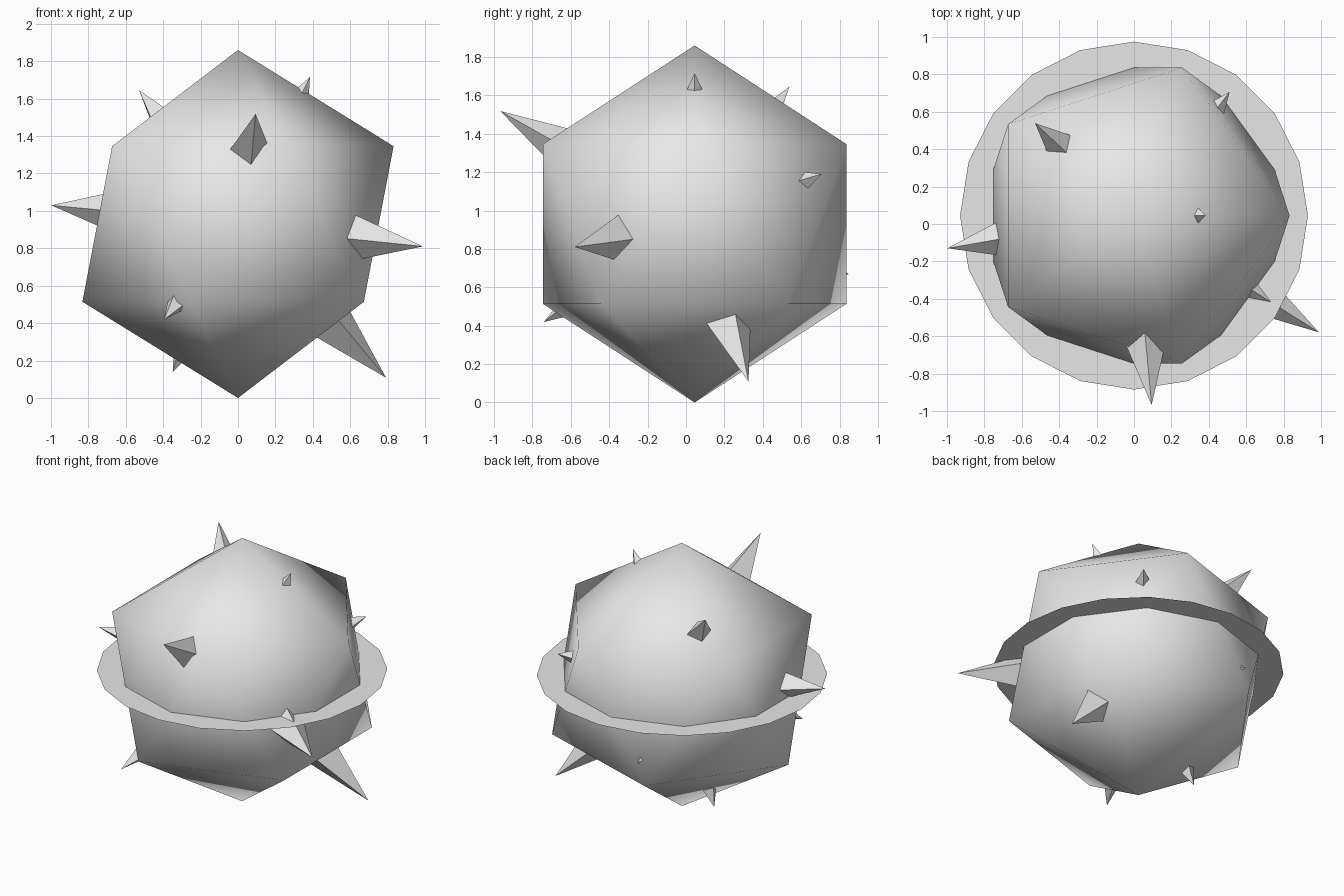
import bpy, math
from mathutils import Vector, Matrix

if "Cube" in bpy.data.objects:
    bpy.data.objects.remove(bpy.data.objects["Cube"])

grey = bpy.data.materials.new("light grey")
grey.diffuse_color = (0.8, 0.8, 0.8, 1)
grey.use_nodes = True
grey.node_tree.nodes["Principled BSDF"].inputs["Base Color"].default_value = grey.diffuse_color
CENTRE = Vector((0, 0.045, 0.93))
RADIUS = 0.93


def finish(name):
    ob = bpy.context.object
    ob.name = name
    ob.data.materials.append(grey)
    return ob


# smooth shaded icosahedron body
bpy.ops.mesh.primitive_ico_sphere_add(subdivisions=1, radius=RADIUS, location=CENTRE)
finish("body")
bpy.ops.object.shade_smooth()

# flat disc around the equator, one vertex on the +x axis
bpy.ops.mesh.primitive_circle_add(vertices=20, radius=RADIUS, fill_type='NGON', location=CENTRE)
finish("equator_disc")


# four-sided spikes pointing straight out from the centre, rooted inside the body
def spike(name, direction, reach, slope, root=0.65):
    d = Vector(direction).normalized()
    side = Vector((0, 0, 1)).cross(d).normalized()
    up = d.cross(side)
    depth = reach - root
    bpy.ops.mesh.primitive_cone_add(vertices=4, radius1=slope * depth, radius2=0, depth=depth)
    ob = finish(name)
    turn = Matrix((side, up, d)).transposed().to_4x4()
    ob.matrix_world = Matrix.Translation(CENTRE + d * (root + depth / 2)) @ turn


SIZES = {
    "large": (1.175, 0.28, [(0.99, -0.625, -0.12), (0.094, -1.01, 0.587), (0.79, 0.28, -0.82)]),
    "medium": (1.018, 0.32, [(-1.0, -0.175, 0.10), (-0.53, 0.495, 0.717), (-0.395, -0.785, -0.51)]),
    "small": (0.875, 0.42, [(0.385, 0, 0.787), (-0.347, 0.138, -0.786),
                            (0.51, 0.66, 0.26), (-0.22, 0.795, -0.26)]),
}
for size, (reach, slope, directions) in SIZES.items():
    for i, direction in enumerate(directions):
        spike(f"{size}_spike_{i + 1}", direction, reach, slope)
